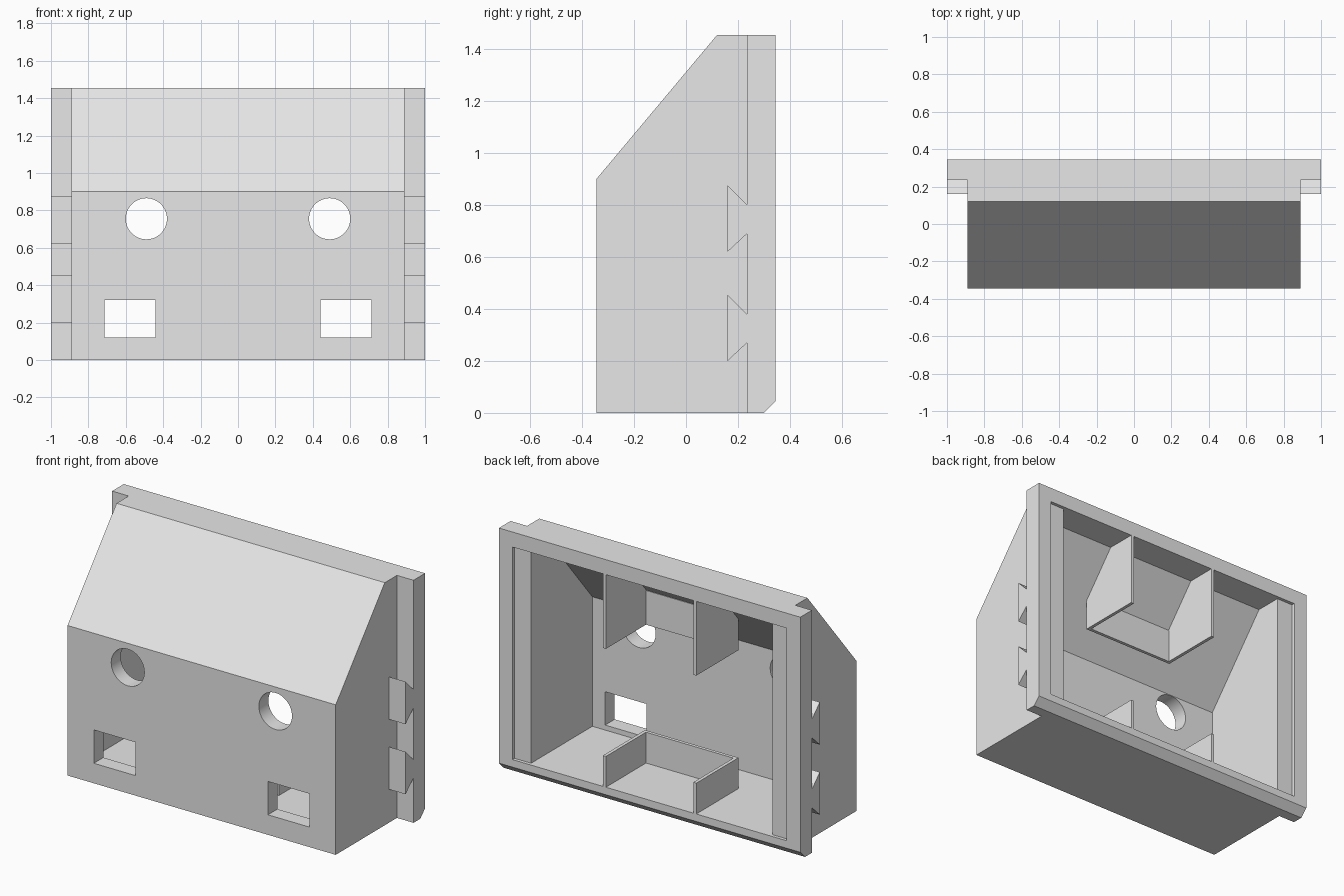
import bpy, bmesh, math
from mathutils import Matrix

cube = bpy.data.objects.get("Cube")
if cube:
    bpy.data.objects.remove(cube)

GREY = (0.8, 0.8, 0.8, 1)
grey = bpy.data.materials.new("plain grey")
grey.use_nodes = True
grey.diffuse_color = GREY
grey.node_tree.nodes["Principled BSDF"].inputs["Base Color"].default_value = GREY


def finish(name, bm):
    bmesh.ops.recalc_face_normals(bm, faces=bm.faces)
    mesh = bpy.data.meshes.new(name)
    bm.to_mesh(mesh)
    bm.free()
    mesh.materials.append(grey)
    obj = bpy.data.objects.new(name, mesh)
    bpy.context.scene.collection.objects.link(obj)
    return obj


def extrude_x(name, profile, x0, x1):
    """Prism with a (y, z) outline running from x0 to x1."""
    bm = bmesh.new()
    face = bm.faces.new([bm.verts.new((x0, y, z)) for y, z in profile])
    side = bmesh.ops.extrude_face_region(bm, geom=[face])["geom"]
    bmesh.ops.translate(bm, vec=(x1 - x0, 0, 0),
                        verts=[v for v in side if isinstance(v, bmesh.types.BMVert)])
    return finish(name, bm)


def box(name, x0, x1, y0, y1, z0, z1):
    return extrude_x(name, [(y0, z0), (y1, z0), (y1, z1), (y0, z1)], x0, x1)


def cut(target, cutter):
    cutter.hide_render = True
    mod = target.modifiers.new("cut", "BOOLEAN")
    mod.operation = "DIFFERENCE"
    mod.solver = "EXACT"
    mod.object = cutter
    bpy.context.view_layer.objects.active = target
    bpy.ops.object.modifier_apply(modifier=mod.name)
    bpy.data.objects.remove(cutter)


FRONT, BACK, TOP = -0.345, 0.345, 1.455
SIDE, FLANGE = 0.89, 0.235
FLOOR, CEILING = 0.09, 1.365

# Housing block with sloped front and chamfered rear bottom edge
housing = extrude_x("housing", [(FRONT, 0), (FRONT, 0.9), (0.12, TOP), (BACK, TOP),
                                (BACK, 0.045), (0.3, 0)], -1, 1)

# Side cutaways, leaving the rear flanges and their dovetail hooks
hooks = []
for z in (0.2, 0.62):
    hooks += [(FLANGE, z + 0.07), (0.16, z), (0.16, z + 0.255), (FLANGE, z + 0.18)]
side_profile = [(-0.5, -0.1), (FLANGE, -0.1)] + hooks + [(FLANGE, 1.6), (-0.5, 1.6)]
for s in (-1, 1):
    cut(housing, extrude_x("side_cutter", side_profile, s * SIDE, s * 1.2))

# Hollow interior, open at the back
cut(housing, extrude_x("cavity_cutter", [(-0.255, FLOOR), (-0.255, 0.867), (0.162, CEILING),
                                         (0.5, CEILING), (0.5, FLOOR)], -0.8, 0.8))

# Shallow rebates, round holes and rectangular windows on both sides
for s in (-1, 1):
    cut(housing, box("rebate_cutter", s * 0.7, s * 0.91, 0.325, 0.5, FLOOR, CEILING))
    cut(housing, box("window_cutter", s * 0.44, s * 0.715, -0.5, -0.2, 0.12, 0.32))
    bm = bmesh.new()
    bmesh.ops.create_cone(bm, cap_ends=True, segments=48, radius1=0.11, radius2=0.11, depth=0.3,
                          matrix=Matrix.Translation((s * 0.49, -0.3, 0.755))
                          @ Matrix.Rotation(math.pi / 2, 4, "X"))
    cut(housing, finish("hole_cutter", bm))

# Thin-walled compartments on the floor and under the ceiling
WALL, HALF, INNER = 0.02, 0.31, -0.055
upper = [(INNER, 0.92), (BACK, 0.92), (BACK, CEILING + 0.02), (0.17, CEILING + 0.02),
         (INNER, 1.125)]
for s, label in ((-1, "right"), (1, "left")):
    x0, x1 = s * (HALF - WALL), s * HALF
    box("lower_divider_" + label, x0, x1, INNER, BACK, FLOOR - 0.02, 0.275)
    extrude_x("upper_divider_" + label, upper, x0, x1)
inside = HALF - WALL
box("lower_compartment_front", -inside, inside, INNER, INNER + WALL, FLOOR - 0.02, 0.275)
box("upper_compartment_front", -inside, inside, INNER, INNER + WALL, 0.92, 1.125)

# Smooth hole walls, keep all other edges sharp
bpy.ops.object.select_all(action="DESELECT")
housing.select_set(True)
bpy.context.view_layer.objects.active = housing
bpy.ops.object.shade_smooth_by_angle(angle=math.radians(20))
